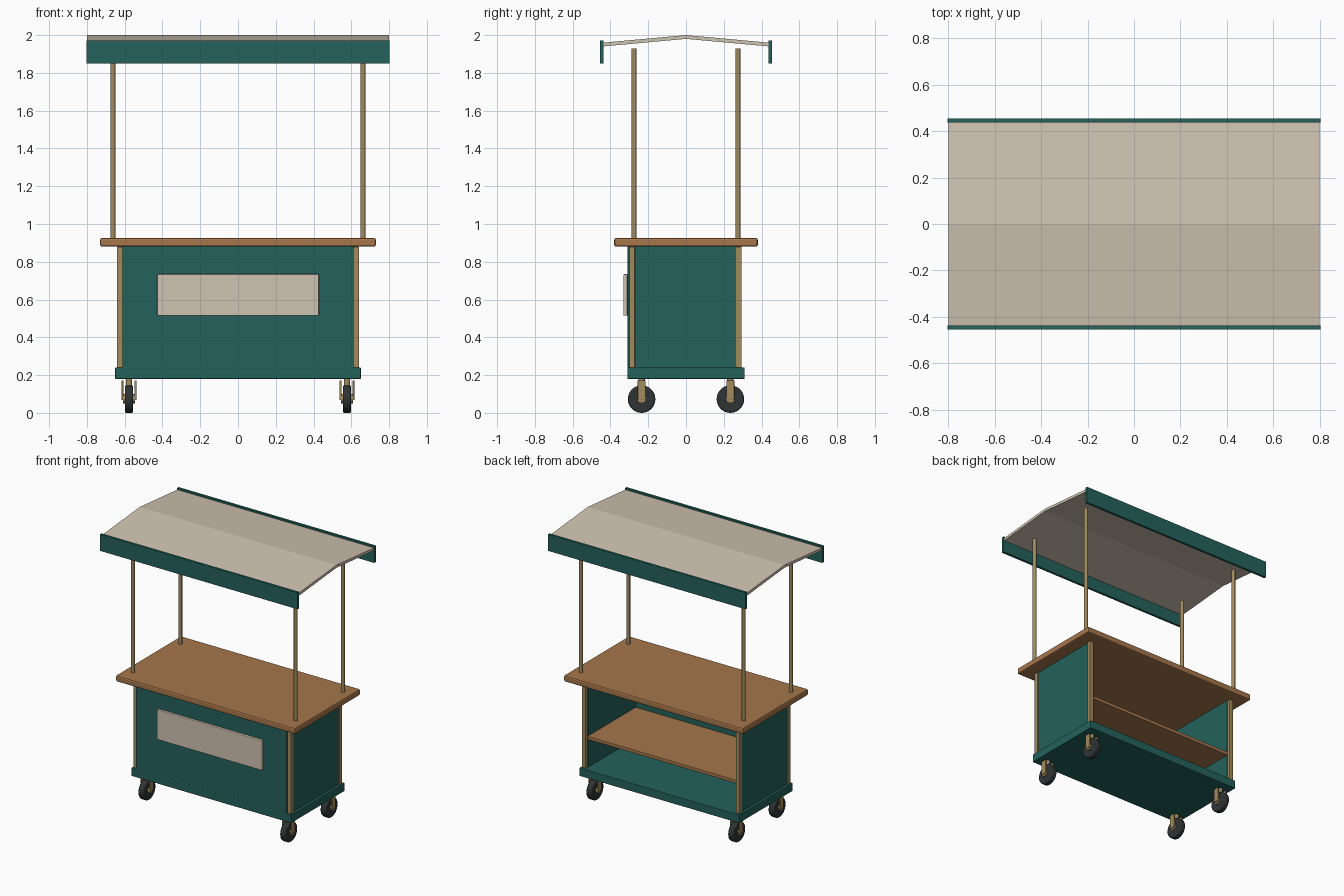
import bpy, math

if "Cube" in bpy.data.objects:
    bpy.data.objects.remove(bpy.data.objects["Cube"])


def material(name, r, g, b):
    m = bpy.data.materials.new(name)
    m.diffuse_color = (r, g, b, 1)
    m.use_nodes = True
    m.node_tree.nodes["Principled BSDF"].inputs["Base Color"].default_value = m.diffuse_color
    return m


GREEN = material("deep_green", 0.017, 0.122, 0.104)
WOOD = material("warm_wood", 0.38, 0.18, 0.07)
CREAM = material("cream", 0.63, 0.55, 0.44)
BRASS = material("brass", 0.36, 0.26, 0.115)
RUBBER = material("rubber", 0.028, 0.034, 0.035)


def finish(ob, name, mat, bevel=0, segments=2):
    ob.name = name
    ob.data.materials.append(mat)
    if bevel:
        mod = ob.modifiers.new("soft_edges", "BEVEL")
        mod.width, mod.segments = bevel, segments
    return ob


def box(name, mat, x, y, z, bevel=0):
    """Box from (min, max) ranges on each axis."""
    bpy.ops.mesh.primitive_cube_add(size=1, location=[sum(r) / 2 for r in (x, y, z)])
    ob = bpy.context.object
    ob.scale = [r[1] - r[0] for r in (x, y, z)]
    bpy.ops.object.transform_apply(location=False, rotation=False, scale=True)
    return finish(ob, name, mat, bevel)


def cylinder(name, mat, radius, depth, loc, along_x=False, sides=24, bevel=0):
    bpy.ops.mesh.primitive_cylinder_add(
        vertices=sides, radius=radius, depth=depth, location=loc,
        rotation=(0, math.pi / 2 if along_x else 0, 0))
    bpy.ops.object.shade_smooth_by_angle(angle=math.radians(35))
    return finish(bpy.context.object, name, mat, bevel)


def span(centre, half):
    return (centre - half, centre + half)


# Cabinet: base tray, front panel and sides, open at the back
box("base", GREEN, (-0.65, 0.65), (-0.31, 0.31), (0.18, 0.24), 0.003)
box("front_panel", GREEN, (-0.612, 0.612), (-0.31, -0.285), (0.24, 0.88))
for s in (-1, 1):
    box("side_panel", GREEN, span(s * 0.62, 0.012), (-0.29, 0.27), (0.24, 0.88))
    for y in (-0.286, 0.28):
        box("corner_post", BRASS, span(s * 0.626, 0.015), span(y, 0.015), (0.24, 0.88), 0.003)
box("shelf", WOOD, (-0.61, 0.61), (-0.286, 0.275), (0.445, 0.47), 0.003)
box("sign_board", CREAM, (-0.428, 0.428), (-0.331, -0.31), (0.515, 0.735), 0.004)

# Counter
box("counter_top", WOOD, (-0.73, 0.73), (-0.38, 0.38), (0.88, 0.926), 0.01)

# Canopy poles
for x in (-0.662, 0.662):
    for y in (-0.275, 0.275):
        cylinder("canopy_pole", BRASS, 0.013, 1.01, (x, y, 1.425), sides=12)

# Shallow gabled roof, extruded along x
profile = [(-0.44, 1.96), (0, 2.0), (0.44, 1.96), (0.44, 1.94), (0, 1.98), (-0.44, 1.94)]
verts = [(x, y, z) for x in (-0.8, 0.8) for y, z in profile]
faces = [(i, i + 6, (i + 1) % 6 + 6, (i + 1) % 6) for i in range(6)]
faces += [(0, 1, 4, 5), (1, 2, 3, 4), (11, 10, 7, 6), (10, 9, 8, 7)]
mesh = bpy.data.meshes.new("roof")
mesh.from_pydata(verts, [], faces)
roof = bpy.data.objects.new("roof", mesh)
bpy.context.collection.objects.link(roof)
bpy.context.view_layer.objects.active = roof
roof.select_set(True)
bpy.ops.object.mode_set(mode="EDIT")
bpy.ops.mesh.select_all(action="SELECT")
bpy.ops.mesh.normals_make_consistent(inside=False)
bpy.ops.object.mode_set(mode="OBJECT")
finish(roof, "roof", CREAM)

# Valance boards along the front and back eaves
for s in (-1, 1):
    box("valance", GREEN, (-0.803, 0.803), span(s * 0.446, 0.009), (1.85, 1.972))

# Casters: wheel, axle, fork plates and stem
for x in (-0.577, 0.577):
    for y in (-0.235, 0.235):
        cylinder("wheel", RUBBER, 0.073, 0.044, (x, y, 0.073), True, 28, 0.008)
        cylinder("axle", BRASS, 0.024, 0.066, (x, y, 0.075), True, 16)
        cylinder("caster_stem", BRASS, 0.017, 0.04, (x, y, 0.162), sides=16)
        for s in (-1, 1):
            box("caster_fork", BRASS, span(x + s * 0.034, 0.005), span(y, 0.021), (0.068, 0.172), 0.002)
